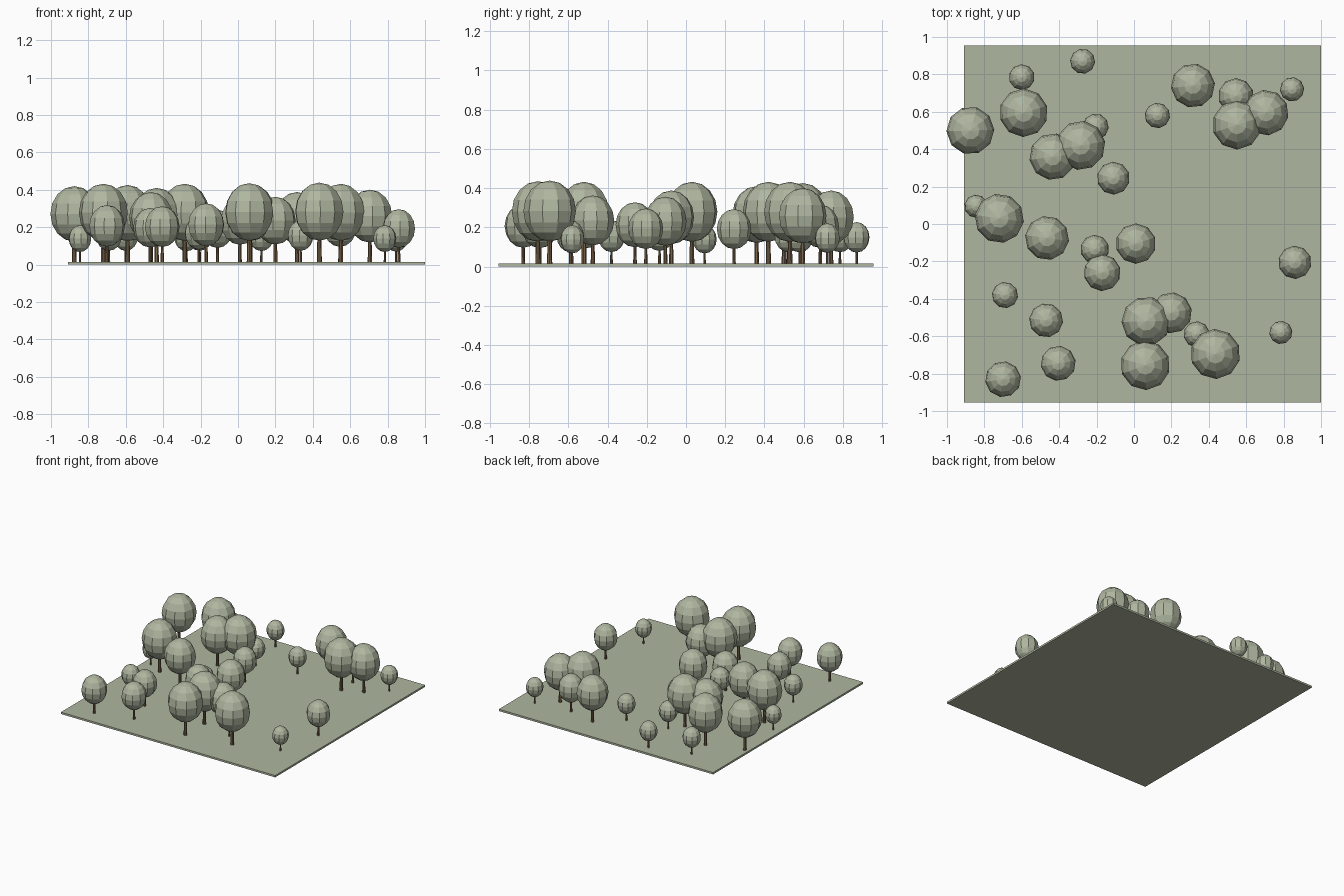
import bpy, bmesh, math, random

if "Cube" in bpy.data.objects:
    bpy.data.objects.remove(bpy.data.objects["Cube"])

random.seed(4)

def material(name, rgb):
    m = bpy.data.materials.new(name)
    m.diffuse_color = (*rgb, 1)
    m.use_nodes = True
    m.node_tree.nodes["Principled BSDF"].inputs["Base Color"].default_value = m.diffuse_color
    return m

GRASS = material("grass green", (0.43, 0.47, 0.35))
LEAF = material("leaf green", (0.43, 0.47, 0.35))
BARK = material("bark brown", (0.20, 0.13, 0.07))

GROUND_TOP = 0.015

# crown centre x, y and crown radius of each tree
TREES = [
    (-.275, .87, .067), (-.60, .785, .069), (-.59, .595, .130), (-.875, .50, .128),
    (.315, .74, .118), (.545, .685, .095), (.705, .595, .122), (.55, .53, .132),
    (.845, .72, .065), (.125, .58, .068), (-.205, .52, .070), (-.285, .42, .132),
    (-.435, .36, .125), (-.11, .245, .088), (-.845, .095, .062), (-.72, .03, .132),
    (-.465, -.075, .118), (-.21, -.135, .077), (.01, -.105, .108), (-.17, -.26, .099),
    (.86, -.205, .089), (-.69, -.38, .070), (-.47, -.515, .091), (.065, -.52, .132),
    (.20, -.475, .110), (.335, -.59, .070), (.435, -.695, .134), (.785, -.58, .062),
    (.06, -.755, .133), (-.405, -.745, .094), (-.70, -.83, .096),
]

def mesh_object(name, bm, mat):
    me = bpy.data.meshes.new(name)
    bm.to_mesh(me)
    bm.free()
    me.materials.append(mat)
    ob = bpy.data.objects.new(name, me)
    bpy.context.collection.objects.link(ob)
    return ob

# ground slab
bm = bmesh.new()
bmesh.ops.create_cube(bm, size=1)
ground = mesh_object("ground", bm, GRASS)
ground.scale = (1.91, 1.91, GROUND_TOP)
ground.location = (0.045, 0, GROUND_TOP / 2)

# shared crown and trunk shapes, sized for a crown of radius 1
bm = bmesh.new()
bmesh.ops.create_uvsphere(bm, u_segments=10, v_segments=8, radius=1)
bmesh.ops.scale(bm, vec=(1, 1, 1.16), verts=bm.verts)
bmesh.ops.translate(bm, vec=(0, 0, 2), verts=bm.verts)
first_crown = mesh_object("crown", bm, LEAF)

bm = bmesh.new()
bmesh.ops.create_cone(bm, cap_ends=True, segments=8, radius1=0.1, radius2=0.075, depth=1.3)
bmesh.ops.translate(bm, vec=(0, 0, 0.65), verts=bm.verts)
first_trunk = mesh_object("trunk", bm, BARK)

# trees, each scaled and turned as a whole
for i, (x, y, r) in enumerate(TREES):
    turn = random.uniform(0, math.tau)
    for part in (first_crown, first_trunk):
        ob = part if i == 0 else part.copy()
        if i:
            bpy.context.collection.objects.link(ob)
        ob.location = (x, y, GROUND_TOP)
        ob.scale = (r, r, r)
        ob.rotation_euler.z = turn
